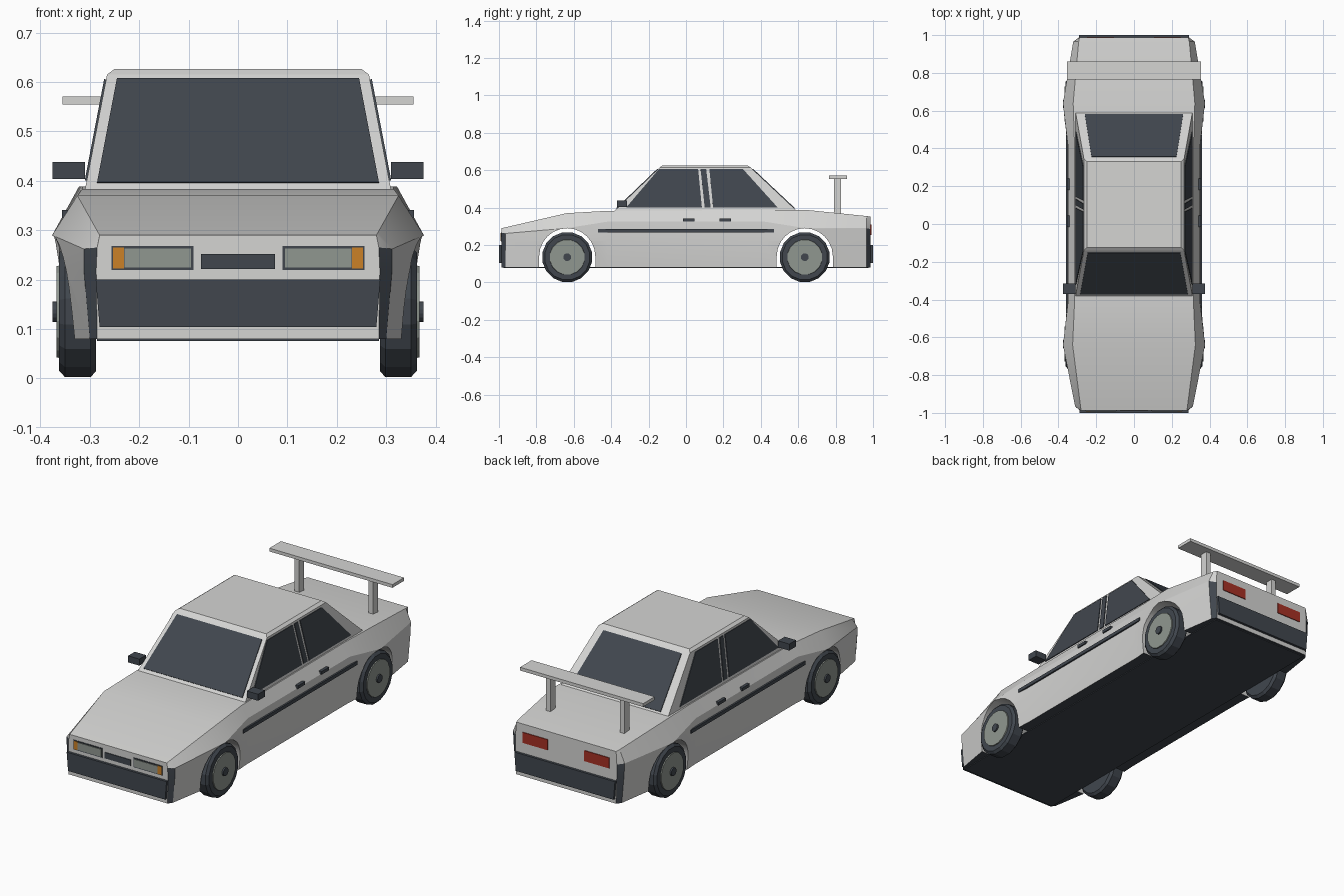
import bpy, bmesh, math
from mathutils import Vector

cube = bpy.data.objects.get("Cube")
if cube:
    bpy.data.objects.remove(cube, do_unlink=True)


def material(name, r, g, b):
    m = bpy.data.materials.new(name)
    m.use_nodes = True
    m.diffuse_color = (r, g, b, 1)
    m.node_tree.nodes["Principled BSDF"].inputs["Base Color"].default_value = (r, g, b, 1)
    return m


PAINT = material("light_grey_paint", 0.66, 0.66, 0.65)
DARK = material("dark_slate", 0.052, 0.062, 0.076)
GREY = material("lens_grey", 0.28, 0.31, 0.28)
AMBER = material("amber", 0.6, 0.22, 0.02)
RED = material("tail_red", 0.38, 0.03, 0.018)


def finish(name, bm, *mats):
    bmesh.ops.recalc_face_normals(bm, faces=bm.faces)
    me = bpy.data.meshes.new(name)
    bm.to_mesh(me)
    bm.free()
    for m in mats:
        me.materials.append(m)
    ob = bpy.data.objects.new(name, me)
    bpy.context.collection.objects.link(ob)
    return ob


def loft(rings, closed=True):
    """Skin matching rings of points and cap both ends."""
    bm = bmesh.new()
    loops = [[bm.verts.new(p) for p in ring] for ring in rings]
    n = len(loops[0])
    for a, b in zip(loops, loops[1:]):
        for i in range(n):
            j = (i + 1) % n
            bm.faces.new((a[i], a[j], b[j], b[i]))
    bm.faces.new(loops[0])
    bm.faces.new(loops[-1])
    return bm


def box(name, mat, x, y, z):
    def ring(h):
        return [(x[0], y[0], h), (x[1], y[0], h), (x[1], y[1], h), (x[0], y[1], h)]
    return finish(name, loft([ring(z[0]), ring(z[1])]), mat)


def plate(name, mat, pts, half=0.004):
    """Thin panel centred on a flat polygon."""
    pts = [Vector(p) for p in pts]
    n = (pts[1] - pts[0]).cross(pts[2] - pts[0]).normalized() * half
    return finish(name, loft([[p - n for p in pts], [p + n for p in pts]]), mat)


def mirrored_box(name, mat, x, y, z):
    for side, s in (("left", 1), ("right", -1)):
        box(f"{side}_{name}", mat, sorted((s * x[0], s * x[1])), y, z)


# Body shell: y, then half width and height of deck, shoulder, waist, sill
SECTIONS = [
    (-0.987, (0.28, 0.29), (0.285, 0.265), (0.287, 0.22), (0.285, 0.08)),
    (-0.965, (0.283, 0.295), (0.312, 0.262), (0.312, 0.22), (0.30, 0.08)),
    (-0.64, (0.325, 0.37), (0.376, 0.29), (0.37, 0.225), (0.355, 0.08)),
    (-0.42, (0.315, 0.383), (0.35, 0.325), (0.355, 0.225), (0.34, 0.08)),
    (0.42, (0.315, 0.388), (0.35, 0.325), (0.355, 0.225), (0.34, 0.08)),
    (0.64, (0.322, 0.388), (0.376, 0.29), (0.37, 0.225), (0.355, 0.08)),
    (0.965, (0.293, 0.355), (0.322, 0.29), (0.318, 0.22), (0.305, 0.08)),
    (0.987, (0.288, 0.352), (0.292, 0.285), (0.292, 0.22), (0.288, 0.08)),
]
rings = [[(x, y, z) for x, z in half] + [(-x, y, z) for x, z in reversed(half)]
         for y, *half in SECTIONS]
bm = loft(rings)
bm.normal_update()
for f in bm.faces:
    c = f.calc_center_median()
    corner = 0.97 < abs(c.y) < 0.985 and c.z < 0.26
    if corner or c.z < 0.09:
        f.material_index = 1
body = finish("body", bm, PAINT, DARK)

# Wheel arches cut through the shell
AXLES = (("front", -0.635), ("rear", 0.635))
for end, y in AXLES:
    arch = [(y + 0.15 * math.cos(a), 0.14 + 0.15 * math.sin(a))
            for a in (math.pi * i / 12 for i in range(13))]
    arch += [(y - 0.15, 0), (y + 0.15, 0)]
    cutter = finish("arch_cutter", loft([[(x, *p) for p in arch] for x in (-0.5, 0.5)]))
    mod = body.modifiers.new("arch", "BOOLEAN")
    mod.operation, mod.solver, mod.object = "DIFFERENCE", "EXACT", cutter
    graph = bpy.context.evaluated_depsgraph_get()
    cut = bpy.data.meshes.new_from_object(body.evaluated_get(graph))
    body.modifiers.clear()
    body.data = cut
    bpy.data.objects.remove(cutter, do_unlink=True)
body.data.shade_smooth()
body.data.set_sharp_from_angle(angle=math.radians(22))
box("floor_pan", DARK, (-0.285, 0.285), (-0.975, 0.975), (0.076, 0.082))

# Cabin with a slightly chamfered roof


def rect(hw, y0, y1, z):
    return [(-hw, y0, z), (hw, y0, z), (hw, y1, z), (-hw, y1, z)]


LOW, HIGH = 0.38, 0.615
BASE = (0.31, -0.385, 0.595)
EAVE = (0.265, -0.14, 0.345)
finish("cabin", loft([rect(*BASE, LOW), rect(*EAVE, HIGH), rect(0.25, -0.125, 0.33, 0.626)]), PAINT)


def on_cabin(k, z):
    return BASE[k] + (EAVE[k] - BASE[k]) * (z - LOW) / (HIGH - LOW)


# Glass lies flat on the cabin faces
for name, k, wide, narrow in (("windscreen", 1, 0.285, 0.245), ("rear_window", 2, 0.26, 0.225)):
    plate(name, DARK, [(x, on_cabin(k, z), z) for x, z in
                       ((-wide, 0.395), (wide, 0.395), (narrow, 0.605), (-narrow, 0.605))])
PANES = {
    "front_side_window": (-0.32, 0.085, 0.065, -0.145),
    "door_pillar": (0.1, 0.132, 0.108, 0.078),
    "rear_side_window": (0.145, 0.49, 0.305, 0.125),
}
for side, s in (("left", 1), ("right", -1)):
    for name, ys in PANES.items():
        plate(f"{side}_{name}", DARK, [(s * on_cabin(0, z), y, z)
                                       for y, z in zip(ys, (0.4, 0.4, 0.605, 0.605))])

# Side trim, door handles and mirrors
mirrored_box("side_stripe", DARK, (0.342, 0.361), (-0.47, 0.47), (0.268, 0.286))
mirrored_box("front_handle", DARK, (0.335, 0.356), (-0.015, 0.045), (0.325, 0.341))
mirrored_box("rear_handle", DARK, (0.335, 0.356), (0.18, 0.24), (0.325, 0.341))
mirrored_box("mirror", DARK, (0.31, 0.375), (-0.37, -0.315), (0.404, 0.438))

# Bumpers narrow slightly towards the bottom
for end, s, hw in (("front", -1, 0.288), ("rear", 1, 0.29)):
    plate(f"{end}_bumper", DARK, [(-hw + 0.008, s * 0.992, 0.104), (hw - 0.008, s * 0.992, 0.104),
                                  (hw, s * 0.992, 0.2), (-hw, s * 0.992, 0.2)], 0.008)

# Lamps and grille
mirrored_box("headlight_frame", DARK, (0.09, 0.256), (-0.99, -0.98), (0.219, 0.268))
mirrored_box("headlight", GREY, (0.095, 0.23), (-0.993, -0.985), (0.224, 0.263))
mirrored_box("indicator", AMBER, (0.231, 0.253), (-0.993, -0.985), (0.222, 0.265))
box("grille", DARK, (-0.075, 0.075), (-0.991, -0.982), (0.221, 0.252))
mirrored_box("tail_light", RED, (0.105, 0.25), (0.982, 0.991), (0.255, 0.31))

# Rear wing
box("wing_blade", PAINT, (-0.355, 0.355), (0.765, 0.86), (0.554, 0.571))
mirrored_box("wing_post", PAINT, (0.2, 0.226), (0.79, 0.83), (0.35, 0.556))

# Wheels: turned profiles of (x, radius)
TYRE = ((0.287, 0.122), (0.298, 0.135), (0.35, 0.135), (0.362, 0.122))
RIM = ((0.35, 0.098), (0.367, 0.094))
HUB = ((0.36, 0.021), (0.375, 0.021))
for end, y in AXLES:
    for side, s in (("left", 1), ("right", -1)):
        for part, profile, mat in (("tyre", TYRE, DARK), ("rim", RIM, GREY), ("hub", HUB, DARK)):
            turned = [[(s * x, y + r * math.cos(a), 0.135 + r * math.sin(a))
                       for a in (math.tau * (i + 0.5) / 16 for i in range(16))]
                      for x, r in profile]
            finish(f"{end}_{side}_{part}", loft(turned), mat)
